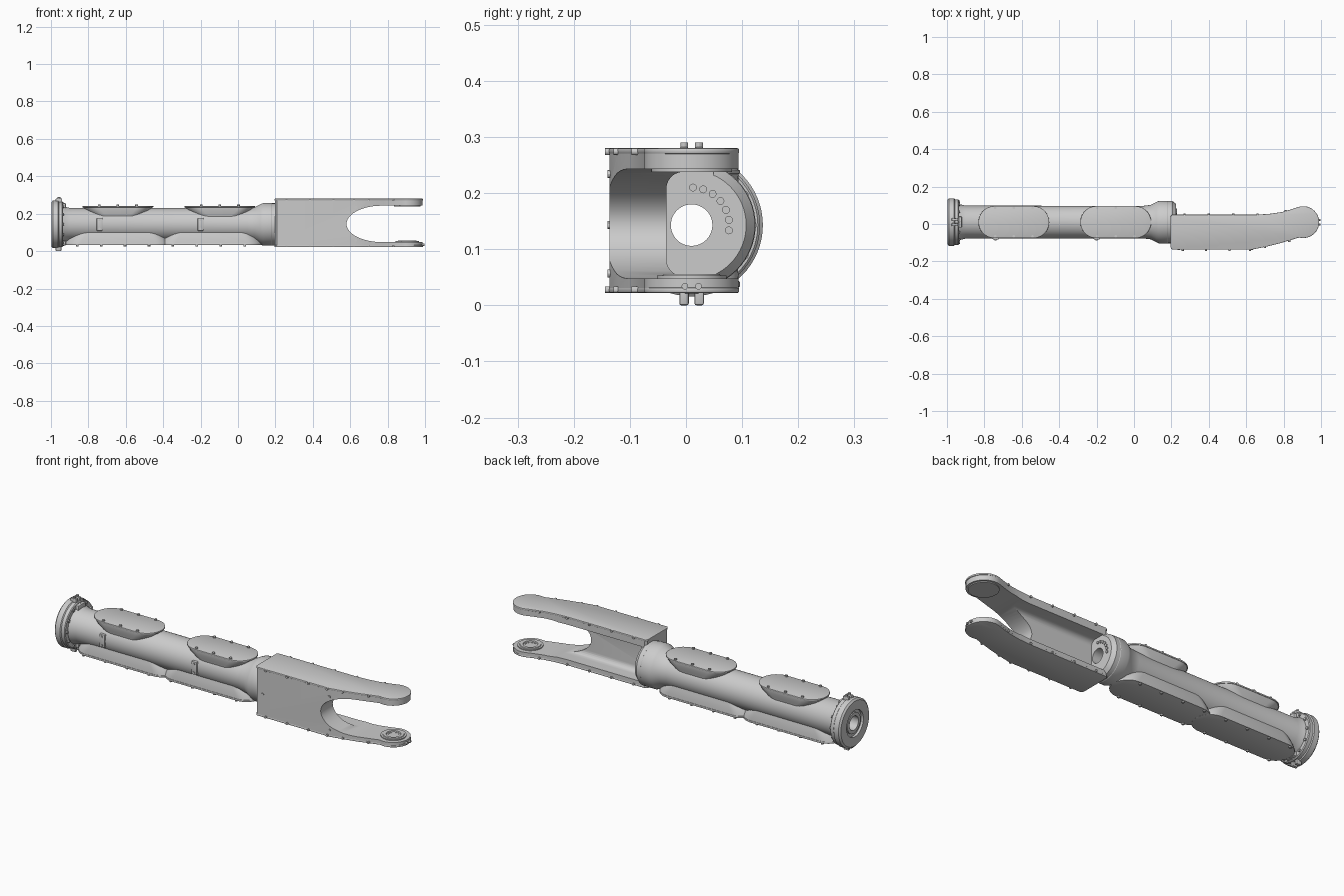
import bpy, bmesh, math
from mathutils import Vector

if "Cube" in bpy.data.objects:
    bpy.data.objects.remove(bpy.data.objects["Cube"])

CY, CZ = 0.01, 0.143          # axis of the tubular arm
BORE = 0.037


def finish(name, bm):
    bmesh.ops.recalc_face_normals(bm, faces=bm.faces)
    me = bpy.data.meshes.new(name)
    bm.to_mesh(me)
    bm.free()
    ob = bpy.data.objects.new(name, me)
    bpy.context.collection.objects.link(ob)
    return ob


def loft(name, rings):
    """Capped skin through rings of equal point count."""
    bm = bmesh.new()
    vs = [[bm.verts.new(p) for p in r] for r in rings]
    n = len(vs[0])
    for a, b in zip(vs, vs[1:]):
        for i in range(n):
            bm.faces.new((a[i], a[(i + 1) % n], b[(i + 1) % n], b[i]))
    bm.faces.new(vs[0])
    bm.faces.new(vs[-1])
    return finish(name, bm)


def lathe(name, prof, centre, axis='X', seg=64):
    """Closed (along, radius) profile turned about an axis."""
    bm = bmesh.new()
    rings = []
    for i in range(seg):
        c, s = math.cos(2 * math.pi * i / seg), math.sin(2 * math.pi * i / seg)
        rings.append([bm.verts.new((a, centre[0] + r * c, centre[1] + r * s) if axis == 'X'
                                   else (centre[0] + r * c, centre[1] + r * s, a)) for a, r in prof])
    m = len(prof)
    for i in range(seg):
        a, b = rings[i], rings[(i + 1) % seg]
        for j in range(m):
            bm.faces.new((a[j], a[(j + 1) % m], b[(j + 1) % m], b[j]))
    return finish(name, bm)


def studs(name, items, r=0.007, h=0.012, seg=12):
    """Bolt heads: list of (location, direction)."""
    bm = bmesh.new()
    for loc, d in items:
        q = Vector((0, 0, 1)).rotation_difference(Vector(d)).to_matrix().to_4x4()
        q.translation = Vector(loc)
        bmesh.ops.create_cone(bm, cap_ends=True, segments=seg, radius1=r, radius2=r, depth=h, matrix=q)
    return finish(name, bm)


def box(name, x, y, z):
    return loft(name, [[(x[0], y[0], k), (x[1], y[0], k), (x[1], y[1], k), (x[0], y[1], k)] for k in z])


def apply_mod(ob, kind, **kw):
    m = ob.modifiers.new(kind.title(), kind)
    for k, v in kw.items():
        setattr(m, k, v)
    bpy.context.view_layer.objects.active = ob
    bpy.ops.object.modifier_apply(modifier=m.name)


def boolean(ob, other, op='DIFFERENCE'):
    apply_mod(ob, 'BOOLEAN', operation=op, solver='EXACT', object=other)
    bpy.data.objects.remove(other)


def bevel(ob, w, seg=2):
    apply_mod(ob, 'BEVEL', width=w, segments=seg, limit_method='ANGLE', angle_limit=math.radians(50))


def stadium(x0, x1, hw, z, n=14):
    pts = []
    for cx, a0 in ((x1 - hw, -90), (x0 + hw, 90)):
        for i in range(n + 1):
            a = math.radians(a0 + 180 * i / n)
            pts.append((cx + hw * math.cos(a), CY + hw * math.sin(a), z))
    return pts


# Hollow arm tube with flared neck
lathe('arm_tube', [(-0.95, BORE), (-0.95, 0.102), (-0.925, 0.094), (-0.90, 0.088), (0.05, 0.087),
                   (0.09, 0.092), (0.12, 0.108), (0.135, 0.114), (0.18, 0.114), (0.19, 0.108),
                   (0.19, BORE)], (CY, CZ))

# Base flange with recessed end ring
lathe('base_flange', [(-0.992, BORE), (-0.992, 0.055), (-0.985, 0.055), (-0.985, 0.07), (-0.998, 0.07),
                      (-0.998, 0.118), (-0.99, 0.127), (-0.962, 0.127), (-0.958, 0.122),
                      (-0.94, 0.122), (-0.936, 0.118), (-0.936, BORE)], (CY, CZ))
ring = [2 * math.pi * i / 12 for i in range(12)]
studs('flange_bolts', [((-0.935, CY + 0.109 * math.cos(a), CZ + 0.109 * math.sin(a)), (1, 0, 0)) for a in ring])

# Alignment tabs above and below the flange
for i, s in enumerate((-1, 1)):
    y = sorted((CY + s * 0.005, CY + s * 0.022))
    bevel(box(f'flange_lower_tab_{i}', (-0.975, -0.945), y, (0.0, 0.04)), 0.004)
    bevel(box(f'flange_upper_tab_{i}', (-0.975, -0.94), y, (0.25, 0.282)), 0.004)
studs('upper_tab_bolts', [((-0.957, CY + s * 0.013, 0.284), (0, 0, 1)) for s in (-1, 1)])
for i, s in enumerate((-1, 1)):
    bevel(box(f'flange_clamp_{i}', (-0.955, -0.92), (CY - 0.03, CY + 0.03),
              sorted((CZ + s * 0.08, CZ + s * 0.113))), 0.005)

# Upper access housings, flared into the tube, with covers
for i, (a, b) in enumerate(((-0.83, -0.455), (-0.285, 0.09))):
    loft(f'upper_housing_{i}', [stadium(a + e, b - e, w, z) for z, e, w in
         ((0.182, 0.055, 0.075), (0.20, 0.035, 0.079), (0.218, 0.014, 0.083), (0.232, 0.004, 0.084), (0.237, 0, 0.084))])
    bevel(loft(f'upper_cover_{i}', [stadium(a - 0.002, b + 0.002, 0.086, z) for z in (0.234, 0.242)]), 0.002)
    m = (a + b) / 2
    studs(f'upper_cover_bolts_{i}', [((m + dx, CY + s * 0.076, 0.243), (0, 0, 1))
                                     for dx in (-0.1, 0, 0.1) for s in (-1, 1)])

# Lower access housings and covers
for i, (a, b) in enumerate(((-0.925, -0.36), (-0.42, 0.13))):
    loft(f'lower_housing_{i}', [stadium(a + e, b - e, w, z) for z, e, w in
         ((0.104, 0.05, 0.075), (0.085, 0.03, 0.079), (0.06, 0.01, 0.083), (0.04, 0, 0.084))])
    bevel(loft(f'lower_cover_{i}', [stadium(a, b, 0.086, z + i * 0.001) for z in (0.032, 0.042)]), 0.002)
studs('lower_cover_bolts', [((-0.86 + 0.128 * k, CY + s * 0.076, 0.032), (0, 0, 1))
                            for k in range(8) for s in (-1, 1)])

# Small plates on the front of the tube
for i, x in enumerate((-0.74, -0.20)):
    bevel(box(f'side_plate_{i}', (x - 0.016, x + 0.016), (-0.084, -0.06), (0.108, 0.178)), 0.005)
    studs(f'side_plate_bolts_{i}', [((x, -0.084, z), (0, 1, 0)) for z in (0.12, 0.166)], r=0.006, h=0.008)

# Fork outline seen from above
TIP, TR = (0.905, 0.01), 0.085
outline = [(0.195, -0.125), (0.205, -0.137), (0.63, -0.137), (0.70, -0.123), (0.78, -0.103)]
outline += [(TIP[0] + TR * math.cos(math.radians(a)), TIP[1] + TR * math.sin(math.radians(a)))
            for a in range(-105, 106, 10)]
outline += [(0.84, 0.078), (0.79, 0.064), (0.73, 0.055), (0.66, 0.05), (0.205, 0.05), (0.195, 0.04)]


def fork_ring(z, k=1.0):
    return [(0.6 + (x - 0.6) * k, -0.04 + (y + 0.04) * k, z) for x, y in outline]


# Fork body: outline block, sloped neck collar, side cavity, U-shaped mouth and bore
fork = loft('fork_body', [fork_ring(z, 0.992) for z in (0.031, 0.271)])
boolean(fork, lathe('collar', [(0.182, 0.02), (0.182, 0.113), (0.205, 0.113), (0.285, 0.05), (0.285, 0.02)],
                    (CY, CZ)), 'UNION')
section = [(0.3, 0.052), (0.3, 0.238)]
for cz, a0 in ((0.208, 90), (0.082, 180)):
    section += [(-0.005 + 0.03 * math.cos(math.radians(a0 + t)), cz + 0.03 * math.sin(math.radians(a0 + t)))
                for t in range(0, 91, 15)]
boolean(fork, loft('cavity', [[(x, y, z) for y, z in section] for x in (0.225, 1.2)]))
mouth = [(1.2, 0.048), (1.2, 0.243)]
for k in range(25):
    t = math.radians(90 + 7.5 * k)
    mouth.append((0.77 + 0.19 * math.cos(t), 0.1455 + 0.0975 * math.sin(t)))
boolean(fork, loft('mouth', [[(x, y, z) for x, z in mouth] for y in (-0.3, 0.3)]))
boolean(fork, loft('bore', [[(x, CY + BORE * math.cos(2 * math.pi * i / 48), CZ + BORE * math.sin(2 * math.pi * i / 48))
                             for i in range(48)] for x in (0.1, 0.4)]))

# Fork top and bottom covers
for name, z in (('fork_lower_cover', (0.022, 0.032)), ('fork_upper_cover', (0.270, 0.280))):
    bevel(loft(name, [fork_ring(k) for k in z]), 0.003)

# Bearing seats inside the two prongs
lathe('lower_bearing_seat', [(0.046, 0.026), (0.046, 0.062), (0.053, 0.062), (0.053, 0.052), (0.056, 0.05),
                             (0.056, 0.036), (0.051, 0.034), (0.051, 0.026)], TIP, 'Z')
studs('lower_bearing_disc', [((*TIP, 0.047), (0, 0, 1))], r=0.03, h=0.006, seg=40)
studs('upper_bearing_disc', [((*TIP, 0.242), (0, 0, 1))], r=0.072, h=0.008, seg=48)

# Bolts around the cover rims, front wall, prong tips and inner end wall
rim = []
for z in (0.028, 0.274):
    rim += [((x, -0.137, z), (0, 1, 0)) for x in (0.26, 0.385, 0.51, 0.62)]
    rim += [((x, 0.05, z), (0, 1, 0)) for x in (0.27, 0.4, 0.53, 0.66)]
    rim += [((0.70, -0.122, z), (0, 1, 0)), ((0.83, -0.09, z), (0, 1, 0)), ((0.81, 0.069, z), (0, 1, 0))]
rim += [((0.99, CY + s * 0.012, 0.034), (1, 0, 0)) for s in (-1, 1)]
studs('fork_rim_bolts', rim, r=0.006, h=0.014)
studs('fork_front_bolts', [((x, -0.136, z), (0, 1, 0)) for x, z in
                           ((0.24, 0.143), (0.63, 0.057), (0.63, 0.234))], h=0.008)
studs('end_wall_bolts', [((0.226, CY + 0.067 * math.cos(math.radians(a)), CZ + 0.067 * math.sin(math.radians(a))),
                          (1, 0, 0)) for a in range(-8, 92, 16)], h=0.008)

# Smooth curved surfaces, keep machined edges crisp
bpy.ops.object.select_all(action='SELECT')
bpy.context.view_layer.objects.active = fork
bpy.ops.object.shade_smooth_by_angle(angle=math.radians(30))
